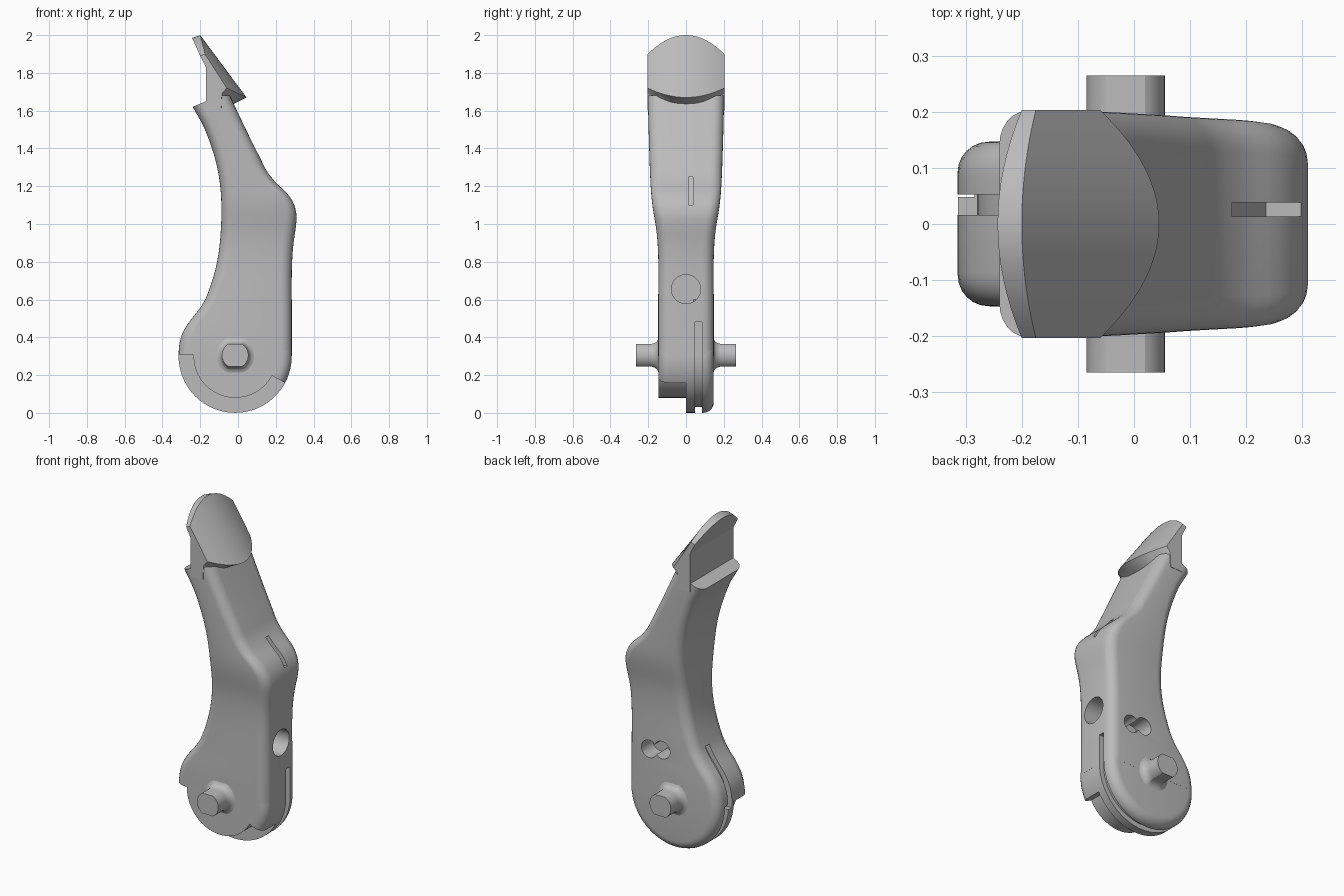
import bpy, bmesh, math

cube = bpy.data.objects.get("Cube")
if cube:
    bpy.data.objects.remove(cube, do_unlink=True)

metal = bpy.data.materials.new("grey_metal")
metal.use_nodes = True
GREY = (0.5, 0.5, 0.5, 1)
metal.diffuse_color = GREY
metal.node_tree.nodes["Principled BSDF"].inputs["Base Color"].default_value = GREY

AXIS_X, AXIS_Z, HUB_R, HUB_HALF = -0.015, 0.30, 0.30, 0.147


def loft(name, rings):
    """Skin a list of equal-length closed rings and cap both ends."""
    bm = bmesh.new()
    rows = [[bm.verts.new(p) for p in ring] for ring in rings]
    n = len(rows[0])
    for a, b in zip(rows, rows[1:]):
        for i in range(n):
            j = (i + 1) % n
            bm.faces.new((a[i], a[j], b[j], b[i]))
    bm.faces.new(rows[0])
    bm.faces.new(rows[-1])
    bmesh.ops.recalc_face_normals(bm, faces=bm.faces)
    mesh = bpy.data.meshes.new(name)
    bm.to_mesh(mesh)
    bm.free()
    obj = bpy.data.objects.new(name, mesh)
    bpy.context.collection.objects.link(obj)
    mesh.materials.append(metal)
    return obj


def prism(name, outline, y0, y1):
    """Extrude an x-z outline along y."""
    return loft(name, [[(x, y, z) for x, z in outline] for y in (y0, y1)])


def rect(x0, x1, z0, z1):
    return [(x0, z0), (x1, z0), (x1, z1), (x0, z1)]


def arc(cx, cz, r, a0, a1, n):
    angles = [math.radians(a0 + (a1 - a0) * i / n) for i in range(n + 1)]
    return [(cx + r * math.cos(a), cz + r * math.sin(a)) for a in angles]


def sector(r, a0, a1):
    """Ring sector about the hub axis, open well past the rim."""
    return (arc(AXIS_X, AXIS_Z, r, a0, a1, 48)
            + arc(AXIS_X, AXIS_Z, 0.45, a1, a0, 48))


def apply(obj, mod):
    bpy.context.view_layer.objects.active = obj
    bpy.ops.object.modifier_apply(modifier=mod.name)


def boolean(obj, tool, operation="DIFFERENCE"):
    mod = obj.modifiers.new("cut", "BOOLEAN")
    mod.operation, mod.solver, mod.object = operation, "EXACT", tool
    apply(obj, mod)
    bpy.data.objects.remove(tool, do_unlink=True)


def smooth(obj, angle=32):
    bpy.ops.object.select_all(action="DESELECT")
    obj.select_set(True)
    bpy.context.view_layer.objects.active = obj
    bpy.ops.object.shade_smooth_by_angle(angle=math.radians(angle))


def spline(points, z):
    """Smooth interpolation through (z, value) points."""
    k = max(i for i in range(len(points) - 1) if i == 0 or points[i][0] <= z)

    def slope(i):
        a, b = points[max(i - 1, 0)], points[min(i + 1, len(points) - 1)]
        return (b[1] - a[1]) / (b[0] - a[0])
    (z0, v0), (z1, v1) = points[k], points[k + 1]
    d = z1 - z0
    t = (z - z0) / d
    return ((2*t**3 - 3*t**2 + 1) * v0 + (3*t**2 - 2*t**3) * v1
            + d * ((t**3 - 2*t**2 + t) * slope(k) + (t**3 - t**2) * slope(k + 1)))


# Arm: rounded rectangles stacked along z
BACK = [(.30, -.315), (.36, -.311), (.42, -.295), (.48, -.26), (.55, -.205), (.62, -.165),
        (.78, -.115), (.95, -.092), (1.15, -.09), (1.32, -.115), (1.5, -.175),
        (1.62, -.24), (1.7, -.285)]
FRONT = [(.30, .285), (.5, .285), (.75, .285), (.88, .292), (1.03, .31), (1.1, .298),
         (1.16, .262), (1.22, .2), (1.28, .153), (1.34, .122), (1.48, .052), (1.7, -.053)]
HALF = [(.30, HUB_HALF), (.6, HUB_HALF), (.82, HUB_HALF), (.95, .155), (1.1, .178),
        (1.2, .187), (1.4, .195), (1.7, .203)]


def section(z, r=0.06, n=6):
    x0, x1, h = spline(BACK, z), spline(FRONT, z), spline(HALF, z)
    corners = ((x1 - r, h - r, 0), (x0 + r, h - r, 90),
               (x0 + r, r - h, 180), (x1 - r, r - h, 270))
    return [(x, y, z) for cx, cy, a in corners for x, y in arc(cx, cy, r, a, a + 90, n)]


STEPS = 72
arm = loft("arm", [section(.30 + 1.38 * i / STEPS) for i in range(STEPS + 1)])

# Round hub with softened rims
hub = prism("hub", arc(AXIS_X, AXIS_Z, HUB_R - .0005, 0, 360 - 3.75, 95),
            -HUB_HALF + .0005, HUB_HALF - .0005)
bevel = hub.modifiers.new("rim", "BEVEL")
bevel.width, bevel.segments, bevel.angle_limit = .055, 6, math.radians(40)
apply(hub, bevel)
boolean(arm, hub, "UNION")

# Ledge behind the head
boolean(arm, prism("ledge_cut", [(-.45, 1.53), (-.17, 1.65), (-.17, 1.9), (-.45, 1.9)], -.4, .4))
# Half-width rim notch, rim groove and the straight groove up the front
boolean(arm, prism("notch_cut", sector(.22, 178, 332), -.4, 0))
boolean(arm, prism("rim_groove", sector(.27, 178, 360), .048, .085))
boolean(arm, prism("front_groove", rect(.255, .5, .29, .48), .048, .085))
# Groove following the back edge
zs = [.28 + .34 * i / 16 for i in range(17)]
back_line = [(spline(BACK, max(z, .30)) + .035, z) for z in zs]
boolean(arm, prism("back_groove", back_line + [(-.6, .62), (-.6, .28)], .016, .053))
# Slot on the shoulder
boolean(arm, prism("shoulder_slot", [(.235, 1.1), (.5, 1.1), (.5, 1.25), (.15, 1.25)], .013, .038))
# Round blind hole in the front edge
hole = [(math.cos(a) * .077, .655 + math.sin(a) * .077)
        for a in (math.tau * i / 40 for i in range(40))]
boolean(arm, loft("front_hole", [[(x, y, z) for y, z in hole] for x in (.1, .5)]))
# Two overlapping round pockets in the side
for px, pz in ((.055, .575), (.14, .56)):
    boolean(arm, prism("side_pocket", arc(px, pz, .052, 0, 348.75, 31), .04, .3))
smooth(arm)


# Head: crowned plate on a neck, lofted across y
def head_section(y):
    t = (y / .203) ** 2
    pairs = (((-.2, 2.0), (-.175, 1.9)), ((.045, 1.67), (-.06, 1.72)),
             ((-.01, 1.642), (-.085, 1.69)), ((-.06, 1.62), (-.09, 1.6)),
             ((-.17, 1.6), (-.17, 1.6)), ((-.17, 1.83), (-.17, 1.83)),
             ((-.243, 1.985), (-.2, 1.89)))
    return [(a[0] + (b[0] - a[0]) * t, y, a[1] + (b[1] - a[1]) * t) for a, b in pairs]


head = loft("head", [head_section(.203 * i / 14) for i in range(-14, 15)])
smooth(head, 25)


# Pivot pin with two flats and a fillet at each side of the hub
def pin_section(y):
    s = min(max((.19 - abs(y)) / .045, 0), 1)
    flare = .035 * (1 - math.sqrt(1 - s * s))
    r, flat = .07 + flare, .06 + flare
    return [(x, y, AXIS_Z + .005 + max(-flat, min(flat, z)))
            for x, z in arc(AXIS_X, 0, r, 0, 352.5, 47)]


side = [.145 + .045 * i / 8 for i in range(9)] + [.265]
pin = loft("pivot_pin", [pin_section(y) for y in [-v for v in reversed(side)] + side])
smooth(pin, 25)
